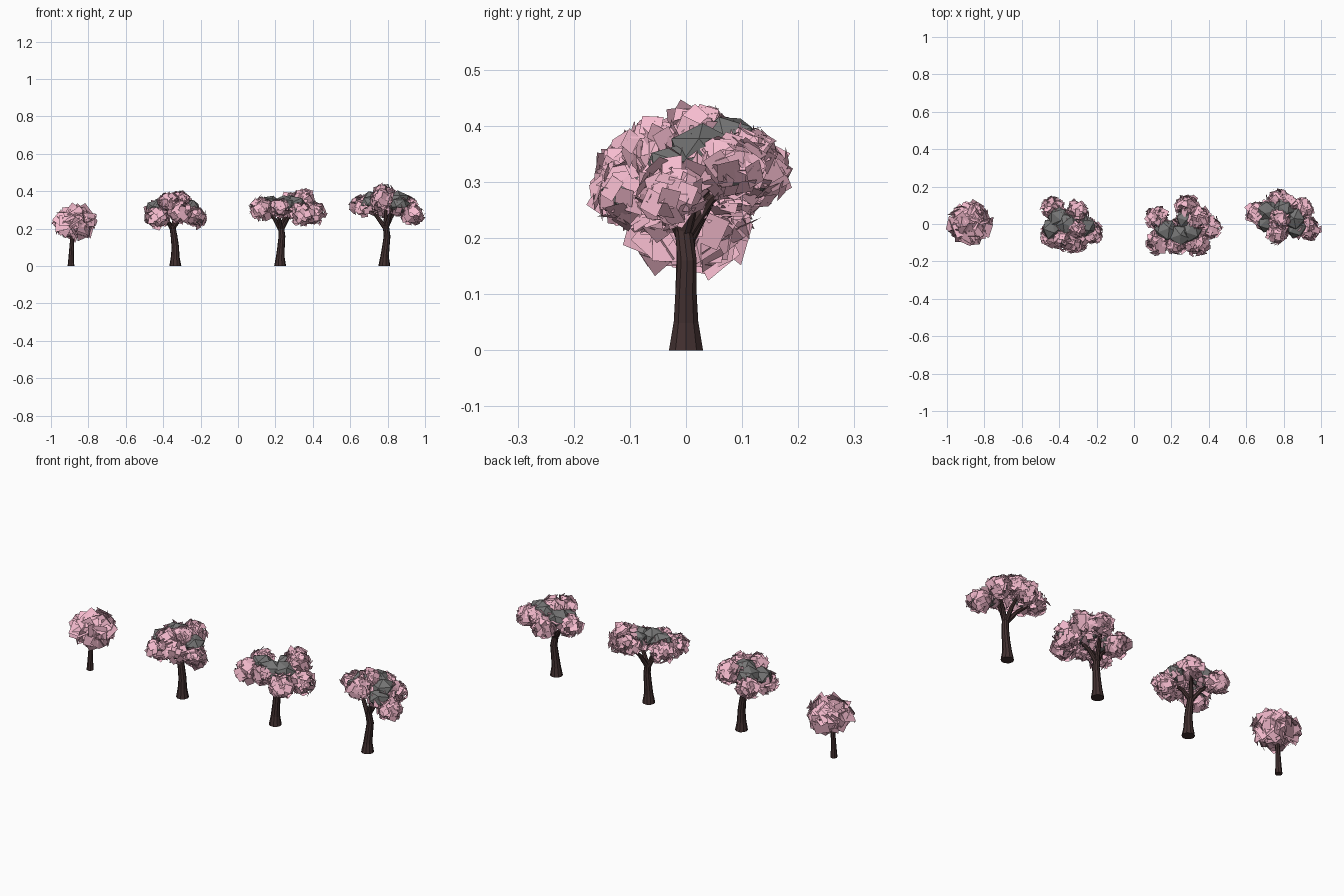
import bpy, bmesh, math, random
from mathutils import Vector, Matrix

random.seed(7)


def material(name, color):
    m = bpy.data.materials.new(name)
    m.diffuse_color = color
    return m


BARK = material("bark", (0.055, 0.03, 0.03, 1))
PINK = material("blossom", (0.92, 0.50, 0.62, 1))
SHADE = material("foliage_core", (0.18, 0.18, 0.18, 1))


def finish(bm, name, mat):
    me = bpy.data.meshes.new(name)
    bm.to_mesh(me)
    bm.free()
    ob = bpy.data.objects.new(name, me)
    bpy.context.collection.objects.link(ob)
    me.materials.append(mat)
    return ob


def tube(bm, path, sides=10):
    """Loft rings through (x, y, z, radius) points."""
    pts = [Vector(p[:3]) for p in path]
    rings = []
    for i, p in enumerate(pts):
        d = pts[min(i + 1, len(pts) - 1)] - pts[max(i - 1, 0)]
        if i == 0 and p.z == 0:
            d = Vector((0, 0, 1))
        q = Vector((0, 0, 1)).rotation_difference(d.normalized())
        ring = []
        for k in range(sides):
            a = 2 * math.pi * k / sides
            ring.append(bm.verts.new(p + q @ Vector((math.cos(a), math.sin(a), 0)) * path[i][3]))
        rings.append(ring)
    for a, b in zip(rings, rings[1:]):
        for k in range(sides):
            bm.faces.new((a[k], a[(k + 1) % sides], b[(k + 1) % sides], b[k]))
    bm.faces.new(rings[0][::-1])
    bm.faces.new(rings[-1])


def cards(bm, center, r, squash, count, size, low=0.72, high=1.0):
    """Scatter tilted square petals over an ellipsoid, evenly by golden angle."""
    for i in range(count):
        z = 1 - 2 * (i + 0.5) / count
        a = i * 2.39996
        s = math.sqrt(1 - z * z)
        n = Vector((s * math.cos(a), s * math.sin(a), z))
        pos = Vector(center) + Vector((n.x, n.y, n.z * squash)) * r * random.uniform(low, high)
        tilt = (n + Vector([random.uniform(-0.6, 0.6) for _ in range(3)])).normalized()
        rot = tilt.to_track_quat('Z', 'Y').to_matrix() @ Matrix.Rotation(random.uniform(0, 6.28), 3, 'Z')
        h = size * random.uniform(0.4, 0.6)
        bm.faces.new([bm.verts.new(pos + rot @ Vector((x * h, y * h, 0)))
                      for x, y in ((-1, -1), (1, -1), (1, 1), (-1, 1))])


def blob(bm, c, r, squash):
    rot = Matrix.Rotation(random.uniform(0, 6), 4, 'Z') @ Matrix.Rotation(random.uniform(0, 3), 4, 'X')
    bmesh.ops.create_icosphere(bm, subdivisions=1, radius=r,
        matrix=Matrix.Translation(c) @ Matrix.Diagonal((1, 1, squash, 1)) @ rot)


def tree(name, trunk, branches, clusters, cores):
    bm = bmesh.new()
    tube(bm, trunk)
    fork = Vector(trunk[-1][:3])
    for x, y, z in branches:
        mid = fork.lerp(Vector((x, y, z)), 0.5) + Vector((0, 0, 0.004))
        tube(bm, [(*(fork - Vector((0, 0, 0.02))), 0.013), (*mid, 0.010), (x, y, z, 0.007)], 8)
    finish(bm, name + "_trunk", BARK)
    bm = bmesh.new()
    for x, y, z, r in clusters:
        cards(bm, (x, y, z), r, 0.9, 62, 0.035)
    # loose petals on the underside of the cores
    for x, y, z, r in cores:
        cards(bm, (x, y, z - 0.016), r, 0.75, 24, 0.034, 0.8, 0.95)
    finish(bm, name + "_blossom", PINK)
    bm = bmesh.new()
    for x, y, z, r in clusters:
        blob(bm, (x, y, z), r * 0.8, 0.85)
    for x, y, z, r in cores:
        blob(bm, (x, y, z), r * 1.06, 0.78)
    finish(bm, name + "_foliage_core", SHADE)


# small round tree
bm = bmesh.new()
tube(bm, [(-0.893, 0, 0, 0.018), (-0.892, 0, 0.05, 0.014), (-0.888, 0, 0.12, 0.012), (-0.882, 0, 0.2, 0.009)], 8)
finish(bm, "small_tree_trunk", BARK)
bm = bmesh.new()
cards(bm, (-0.873, 0.003, 0.230), 0.106, 0.74, 105, 0.068, 0.78, 0.97)
finish(bm, "small_tree_blossom", PINK)

# left spreading tree
tree("left_tree",
     [(-0.335, 0, 0, 0.032), (-0.336, 0, 0.05, 0.023), (-0.335, 0, 0.1, 0.02),
      (-0.342, 0, 0.16, 0.018), (-0.352, 0, 0.22, 0.015)],
     [(-0.42, 0.06, 0.28), (-0.27, -0.03, 0.27), (-0.41, -0.06, 0.27), (-0.31, 0.05, 0.31)],
     [(-0.435, 0.09, 0.285, 0.058), (-0.305, 0.06, 0.335, 0.064), (-0.43, -0.06, 0.265, 0.066),
      (-0.31, -0.09, 0.29, 0.066), (-0.225, -0.045, 0.262, 0.06), (-0.37, -0.08, 0.335, 0.06),
      (-0.31, -0.03, 0.35, 0.052)],
     [(-0.40, 0.035, 0.325, 0.06), (-0.355, 0.0, 0.345, 0.06), (-0.26, -0.01, 0.315, 0.055),
      (-0.435, -0.025, 0.31, 0.058)])

# middle forked tree
tree("middle_tree",
     [(0.225, 0, 0, 0.032), (0.226, 0, 0.05, 0.023), (0.23, 0, 0.1, 0.02),
      (0.235, 0, 0.16, 0.018), (0.23, 0, 0.21, 0.016)],
     [(0.16, -0.02, 0.29), (0.30, -0.03, 0.29), (0.27, 0.08, 0.31), (0.21, -0.06, 0.29)],
     [(0.285, 0.095, 0.335, 0.062), (0.125, 0.03, 0.315, 0.06), (0.13, -0.095, 0.305, 0.066),
      (0.40, -0.02, 0.28, 0.066), (0.335, -0.105, 0.28, 0.068), (0.345, 0.03, 0.355, 0.06),
      (0.22, -0.11, 0.31, 0.052)],
     [(0.17, -0.035, 0.33, 0.06), (0.245, -0.06, 0.33, 0.06), (0.305, -0.035, 0.33, 0.06),
      (0.275, 0.03, 0.34, 0.052)])

# right tall tree
tree("right_tree",
     [(0.782, 0, 0, 0.032), (0.784, 0, 0.05, 0.023), (0.79, 0, 0.1, 0.02),
      (0.797, 0.002, 0.16, 0.018), (0.79, -0.005, 0.22, 0.016)],
     [(0.69, 0.05, 0.31), (0.85, 0.03, 0.30), (0.79, 0.09, 0.31), (0.83, -0.02, 0.31)],
     [(0.66, 0.06, 0.325, 0.06), (0.77, 0.122, 0.315, 0.062), (0.935, -0.025, 0.278, 0.06),
      (0.895, 0.08, 0.325, 0.06), (0.77, -0.045, 0.36, 0.06), (0.78, 0.025, 0.388, 0.056),
      (0.82, 0.105, 0.355, 0.05)],
     [(0.715, 0.07, 0.355, 0.058), (0.80, 0.075, 0.375, 0.056), (0.855, 0.03, 0.355, 0.06),
      (0.71, 0.01, 0.335, 0.055), (0.865, -0.02, 0.325, 0.055)])
